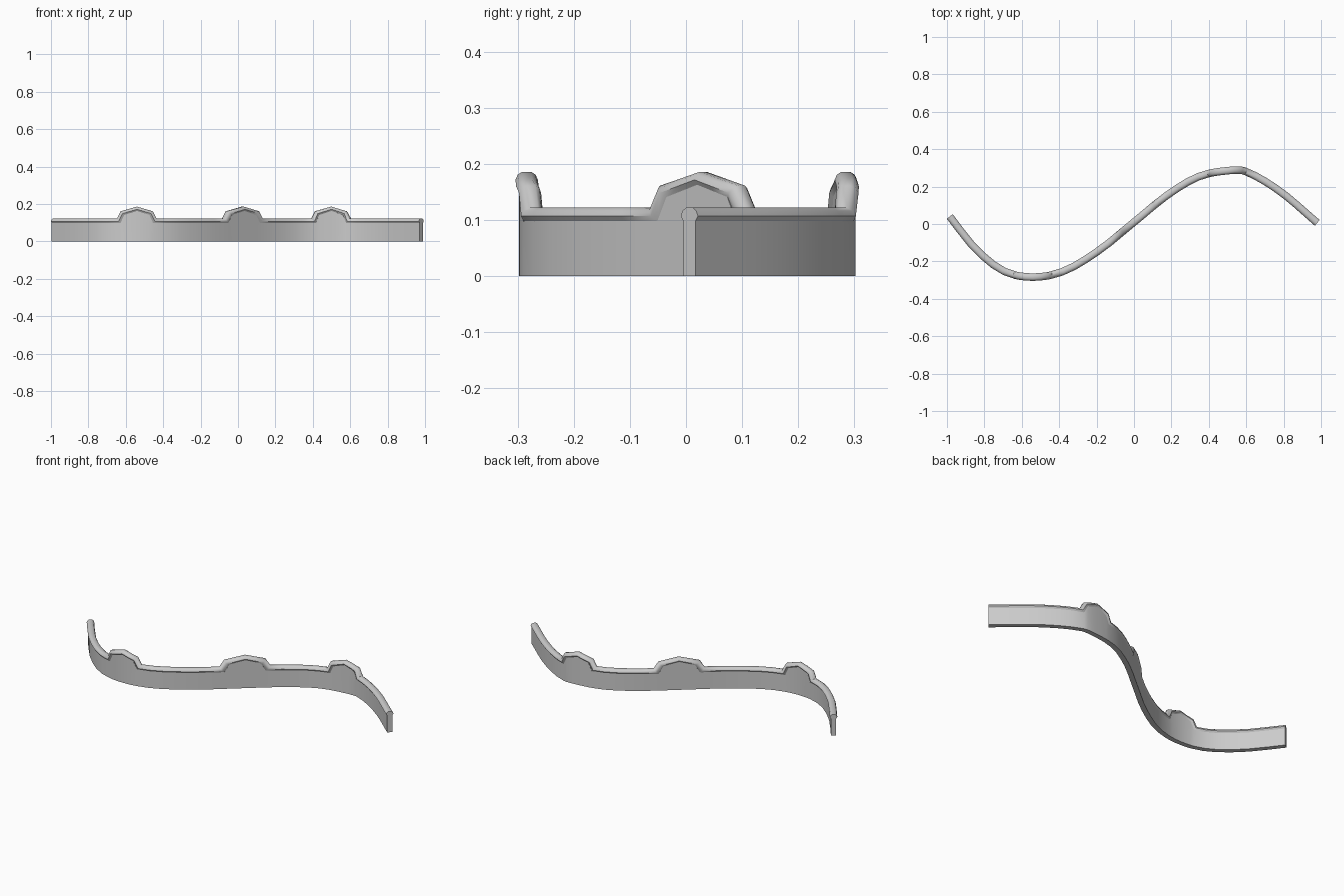
import bpy, bmesh, math
from mathutils import Vector

if "Cube" in bpy.data.objects:
    bpy.data.objects.remove(bpy.data.objects["Cube"])

# Plan curve of the wall (x, y)
PLAN = [(-0.985, 0.04), (-0.85, -0.13), (-0.70, -0.25), (-0.54, -0.284), (-0.37, -0.25),
        (-0.18, -0.136), (0.0, 0.01), (0.19, 0.163), (0.35, 0.255), (0.51, 0.286),
        (0.60, 0.28), (0.78, 0.175), (0.98, 0.006)]
TOP, LOW = 0.122, 0.095
# One raised bump: (outer dx, outer z, inner dx, inner z)
BUMP = [(-0.105, TOP, -0.085, LOW), (-0.086, 0.161, -0.066, 0.138), (0, 0.186, 0, 0.160),
        (0.083, 0.161, 0.064, 0.138), (0.103, TOP, 0.083, LOW)]
CENTRES = [-0.54, 0.025, 0.498]


def plan(x):
    """Smooth cubic through the plan points."""
    n = len(PLAN)

    def slope(i):
        a, b = PLAN[max(i - 1, 0)], PLAN[min(i + 1, n - 1)]
        return (b[1] - a[1]) / (b[0] - a[0])
    i = 0
    while i < n - 2 and x > PLAN[i + 1][0]:
        i += 1
    (x0, y0), (x1, y1) = PLAN[i], PLAN[i + 1]
    h = x1 - x0
    t = (x - x0) / h
    return (y0 * (2*t**3 - 3*t*t + 1) + y1 * (3*t*t - 2*t**3)
            + h * slope(i) * (t**3 - 2*t*t + t) + h * slope(i + 1) * (t**3 - t*t))


def point(x, off, z):
    """Point beside the plan curve, shifted sideways by off."""
    d = (plan(x + 0.003) - plan(x - 0.003)) / 0.006
    n = Vector((-d, 1)).normalized()
    return (x + n.x * off, plan(x) + n.y * off, z)


# Stations: plain stretches between bumps, and subdivided bump edges
corners = [(PLAN[0][0], TOP, PLAN[0][0], LOW)]
for c in CENTRES:
    corners += [(c + a, z, c + b, w) for a, z, b, w in BUMP]
corners.append((PLAN[-1][0], TOP, PLAN[-1][0], LOW))
stations = []
for a, b in zip(corners, corners[1:]):
    k = max(1, math.ceil((b[0] - a[0]) / 0.06))
    stations += [tuple(p + (q - p) * j / k for p, q in zip(a, b)) for j in range(k)]
stations.append(corners[-1])


def sweep(name, rings):
    bm = bmesh.new()
    vs = [[bm.verts.new(p) for p in r] for r in rings]
    m = len(vs[0])
    for a, b in zip(vs, vs[1:]):
        for j in range(m):
            bm.faces.new((a[j], a[(j + 1) % m], b[(j + 1) % m], b[j]))
    bm.faces.new(vs[0])
    bm.faces.new(vs[-1])
    bmesh.ops.recalc_face_normals(bm, faces=bm.faces)
    me = bpy.data.meshes.new(name)
    bm.to_mesh(me)
    bm.free()
    ob = bpy.data.objects.new(name, me)
    bpy.context.collection.objects.link(ob)
    bpy.ops.object.select_all(action='DESELECT')
    ob.select_set(True)
    bpy.context.view_layer.objects.active = ob
    bpy.ops.object.shade_smooth_by_angle(angle=math.radians(50))
    return ob


# Wall panel
W = 0.014
sweep("wall", [[point(xb, -W, 0), point(xb, W, 0), point(xb, W, zb + 0.004), point(xb, -W, zb + 0.004)]
               for xt, zt, xb, zb in stations])

# Rounded coping following the bumps (sideways offset, fraction of height)
SECTION = [(-0.012, 0), (-0.020, 0.45), (-0.016, 0.8), (-0.008, 1),
           (0.008, 1), (0.016, 0.8), (0.020, 0.45), (0.012, 0)]
sweep("coping", [[point(xb + (xt - xb) * f, o, zb + (zt - zb) * f) for o, f in SECTION]
                 for xt, zt, xb, zb in stations])
